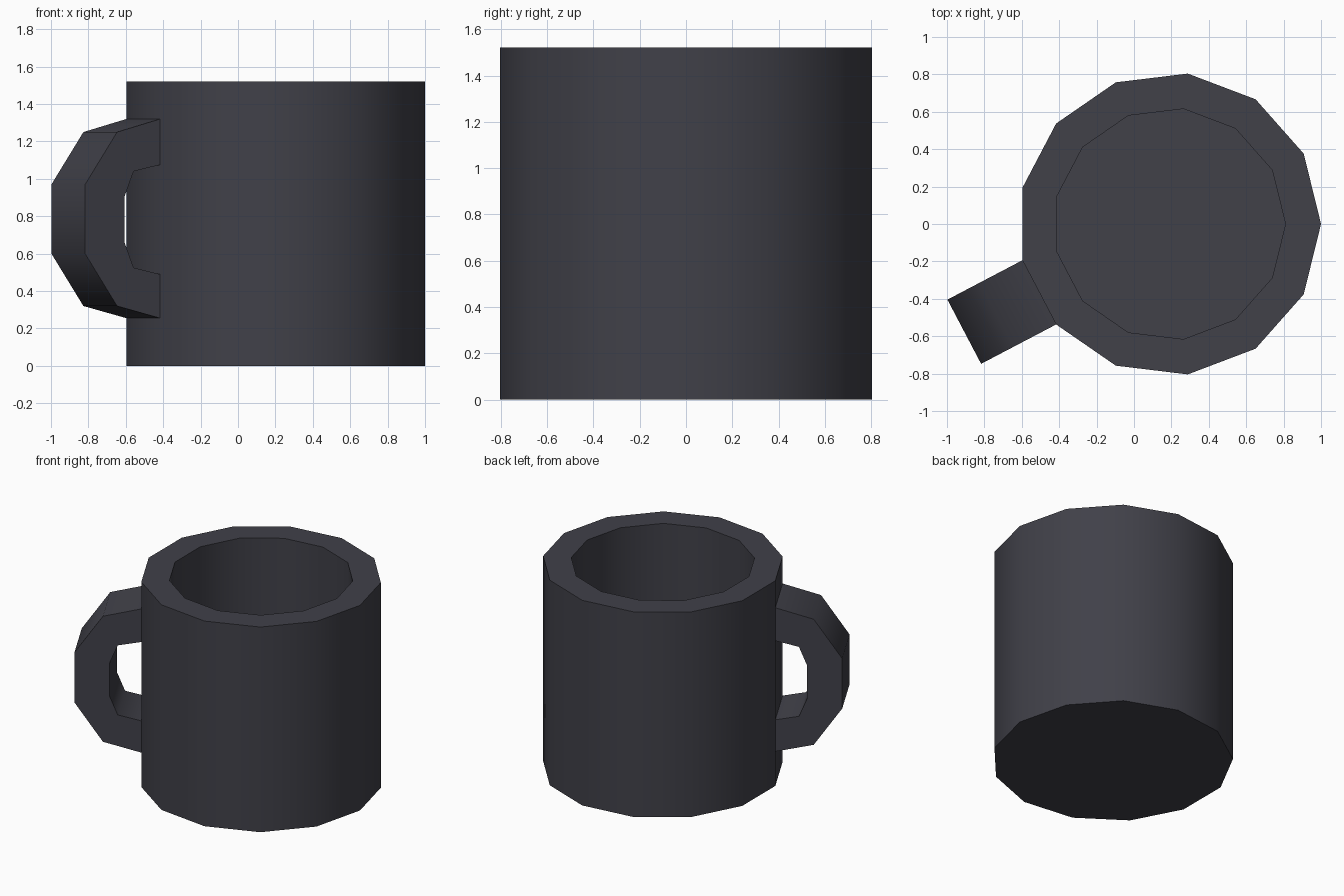
import bpy
import bmesh
from math import cos, sin, pi, radians

SIDES = 13
STEP = 2 * pi / SIDES
CENTRE_X = 0.19
RADIUS, INNER, HEIGHT, FLOOR = 0.81, 0.62, 1.52, 0.19

if "Cube" in bpy.data.objects:
    bpy.data.objects.remove(bpy.data.objects["Cube"])

# Dark ceramic
ceramic = bpy.data.materials.new("dark slate ceramic")
ceramic.use_nodes = True
colour = (0.052, 0.052, 0.066, 1)
ceramic.diffuse_color = colour
ceramic.node_tree.nodes["Principled BSDF"].inputs["Base Color"].default_value = colour


def finish(name, bm):
    """Turn a bmesh into a softly shaded object."""
    bmesh.ops.recalc_face_normals(bm, faces=bm.faces)
    mesh = bpy.data.meshes.new(name)
    bm.to_mesh(mesh)
    bm.free()
    mesh.materials.append(ceramic)
    obj = bpy.data.objects.new(name, mesh)
    bpy.context.collection.objects.link(obj)
    obj.location.x = CENTRE_X
    bpy.ops.object.select_all(action='DESELECT')
    obj.select_set(True)
    bpy.context.view_layer.objects.active = obj
    bpy.ops.object.shade_smooth_by_angle(angle=radians(60))
    return obj


def bridge(bm, a, b, closed=True):
    """Join two vertex rows with quads."""
    for i in range(len(a) if closed else len(a) - 1):
        j = (i + 1) % len(a)
        bm.faces.new((a[i], a[j], b[j], b[i]))


# Mug body: outside wall, flat rim, inside wall and floor
bm = bmesh.new()
rings = [[bm.verts.new((r * cos(k * STEP), r * sin(k * STEP), z)) for k in range(SIDES)]
         for r, z in ((RADIUS, 0), (RADIUS, HEIGHT), (INNER, HEIGHT), (INNER, FLOOR))]
for lower, upper in zip(rings, rings[1:]):
    bridge(bm, lower, upper)
bm.faces.new(rings[0])
bm.faces.new(rings[-1])
finish("mug_body", bm)

# Handle: C-shaped band as wide as one wall facet
outer = [(0, 1.32), (0.26, 1.25), (0.453, 0.97), (0.453, 0.60), (0.26, 0.32), (0, 0.255)]
inner = [(0, 1.075), (0.16, 1.04), (0.215, 0.905), (0.215, 0.66), (0.16, 0.525), (0, 0.49)]
apothem = RADIUS * cos(STEP / 2)
half_width = RADIUS * sin(STEP / 2)

bm = bmesh.new()
rows = [[bm.verts.new((apothem + r, side * half_width, z)) for r, z in path]
        for path, side in ((outer, -1), (outer, 1), (inner, 1), (inner, -1))]
for i in range(4):
    bridge(bm, rows[i], rows[(i + 1) % 4], closed=False)
handle = finish("handle", bm)
handle.rotation_euler.z = 7.5 * STEP
